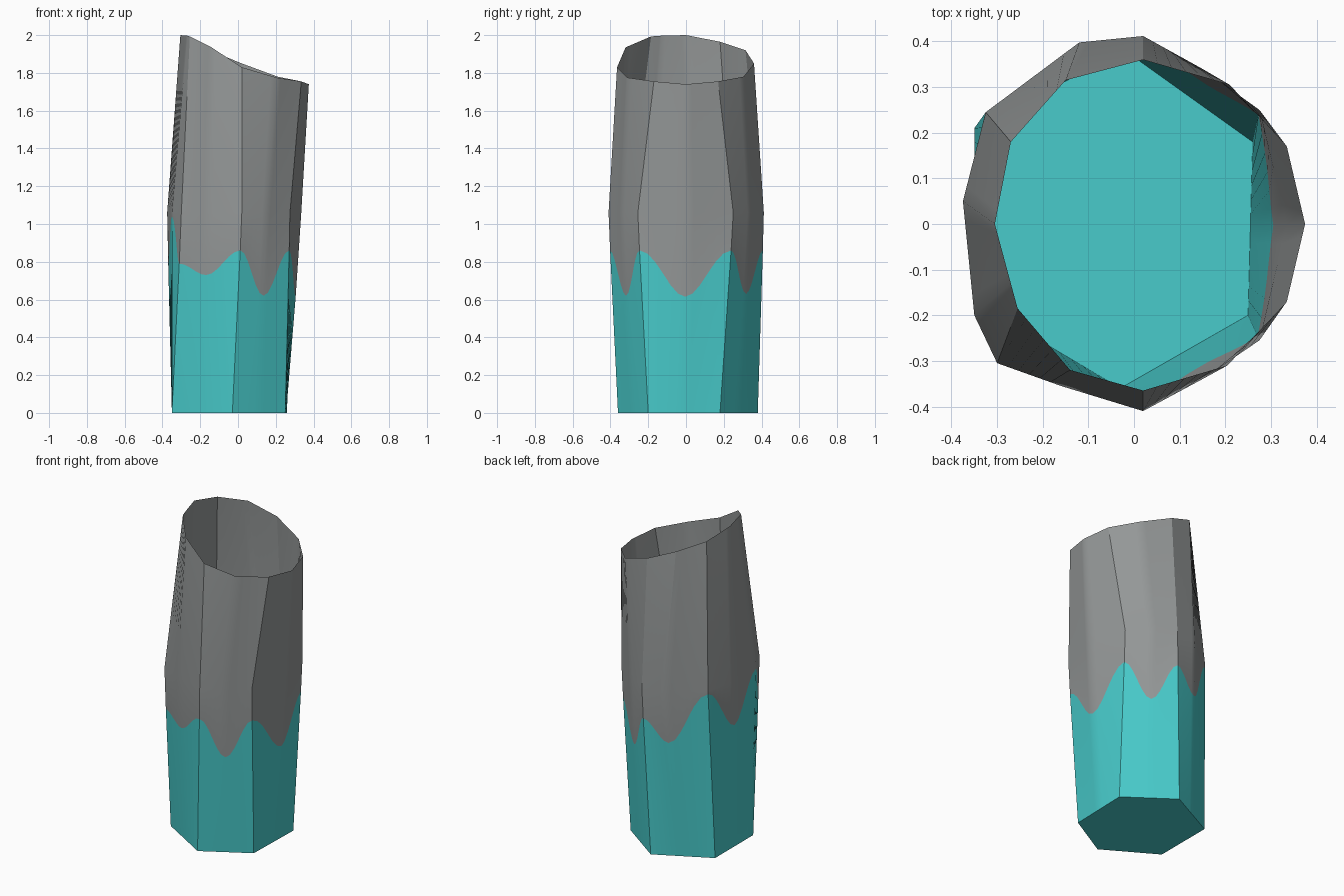
import bpy, bmesh, math

if "Cube" in bpy.data.objects:
    bpy.data.objects.remove(bpy.data.objects["Cube"], do_unlink=True)


def make_material(name, rgb):
    mat = bpy.data.materials.new(name)
    mat.use_nodes = True
    mat.diffuse_color = (*rgb, 1)
    bsdf = mat.node_tree.nodes["Principled BSDF"]
    bsdf.inputs["Base Color"].default_value = (*rgb, 1)
    bsdf.inputs["Roughness"].default_value = 0.8
    return mat


teal = make_material("teal", (0.065, 0.60, 0.60))
grey = make_material("grey", (0.30, 0.315, 0.315))

# Key columns around the tube: base x y, waist x y, rim x y z, colour line height
KEYS = [
    (0.255, -0.01, 0.335, 0.00, 0.375, 0.00, 1.74, 0.615),
    (0.26, 0.18, 0.275, 0.25, 0.335, 0.17, 1.755, 0.86),
    (0.12, 0.28, 0.15, 0.34, 0.21, 0.305, 1.78, 0.63),
    (-0.02, 0.38, 0.02, 0.412, 0.02, 0.36, 1.85, 0.86),
    (-0.185, 0.295, -0.12, 0.398, -0.15, 0.315, 1.92, 0.73),
    (-0.35, 0.21, -0.325, 0.245, -0.27, 0.18, 1.965, 1.04),
    (-0.35, 0.02, -0.375, 0.05, -0.305, 0.00, 2.00, 0.78),
    (-0.35, -0.15, -0.35, -0.20, -0.27, -0.13, 1.997, 1.04),
    (-0.35, -0.17, -0.30, -0.305, -0.255, -0.185, 1.993, 0.79),
    (-0.19, -0.265, -0.16, -0.355, -0.14, -0.32, 1.935, 0.73),
    (-0.03, -0.36, 0.02, -0.41, 0.02, -0.365, 1.83, 0.86),
    (0.11, -0.28, 0.15, -0.34, 0.205, -0.31, 1.775, 0.62),
    (0.25, -0.20, 0.275, -0.255, 0.335, -0.17, 1.755, 0.86),
]
WAIST_Z = 1.06
STEPS = 6


def column(a, b, t):
    """Points from base to rim between two key columns."""
    bx, by, mx, my, rx, ry, rz, _ = [p + (q - p) * t for p, q in zip(a, b)]
    ease = (1 - math.cos(math.pi * t)) / 2
    wave = a[7] + (b[7] - a[7]) * ease
    f = (wave / WAIST_Z) ** 0.85
    return [(bx, by, 0), (bx + (mx - bx) * f, by + (my - by) * f, wave),
            (mx, my, WAIST_Z), (rx, ry, rz)]


bm = bmesh.new()
cols = []
for i, key in enumerate(KEYS):
    nxt = KEYS[(i + 1) % len(KEYS)]
    for s in range(STEPS):
        cols.append([bm.verts.new(p) for p in column(key, nxt, s / STEPS)])

# Open wall: teal below the wavy line, grey above it
for i, c in enumerate(cols):
    d = cols[(i + 1) % len(cols)]
    for r in range(3):
        face = bm.faces.new((c[r], d[r], d[r + 1], c[r + 1]))
        face.material_index = 0 if r == 0 else 1

# Closed base
bm.faces.new([c[0] for c in reversed(cols)]).material_index = 0

mesh = bpy.data.meshes.new("tapered_sleeve")
bm.to_mesh(mesh)
bm.free()
mesh.materials.append(teal)
mesh.materials.append(grey)
sleeve = bpy.data.objects.new("tapered_sleeve", mesh)
bpy.context.collection.objects.link(sleeve)

bpy.ops.object.select_all(action="DESELECT")
sleeve.select_set(True)
bpy.context.view_layer.objects.active = sleeve
bpy.ops.object.shade_smooth_by_angle(angle=math.radians(30))
